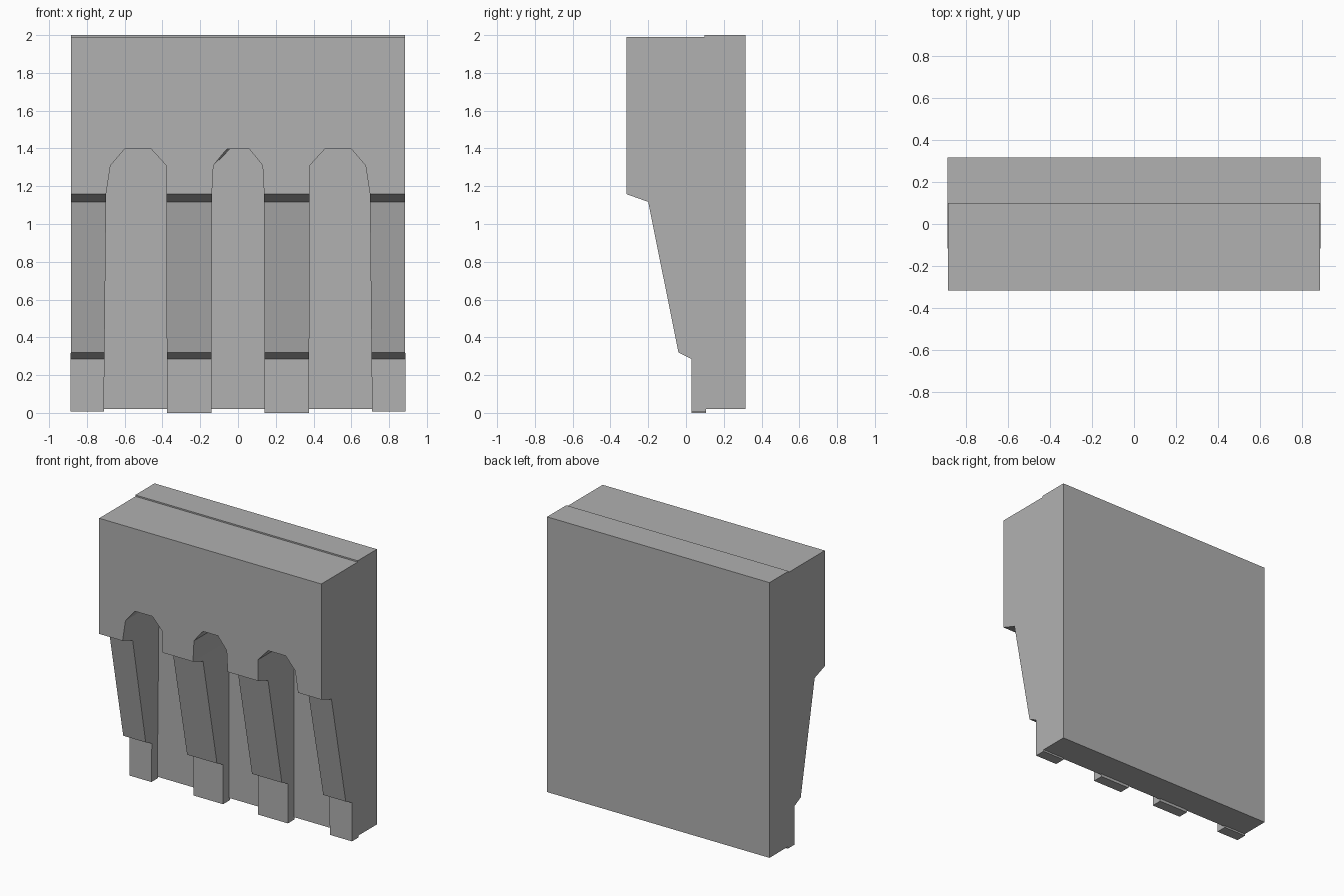
import bpy, bmesh
from mathutils import Vector

if "Cube" in bpy.data.objects:
    bpy.data.objects.remove(bpy.data.objects["Cube"])

stone = bpy.data.materials.new("grey_stone")
stone.diffuse_color = (0.44, 0.44, 0.44, 1)
stone.use_nodes = True
stone.node_tree.nodes["Principled BSDF"].inputs["Base Color"].default_value = stone.diffuse_color


def prism(name, pts, to3d, depth):
    """Extrude a closed 2D outline into a solid prism."""
    bm = bmesh.new()
    face = bm.faces.new([bm.verts.new(to3d(*p)) for p in pts])
    new = bmesh.ops.extrude_face_region(bm, geom=[face], use_keep_orig=True)["geom"]
    moved = [g for g in new if isinstance(g, bmesh.types.BMVert)]
    bmesh.ops.translate(bm, verts=moved, vec=depth)
    # one corner of the middle arch is slightly skewed at the back
    for v in bm.verts:
        if name == "arched_front" and (v.co - Vector((-0.06, 0.107, 1.397))).length < 1e-4:
            v.co.x = -0.04
    bmesh.ops.connect_verts_nonplanar(bm, angle_limit=0.001, faces=bm.faces)
    bmesh.ops.recalc_face_normals(bm, faces=bm.faces)
    mesh = bpy.data.meshes.new(name)
    bm.to_mesh(mesh)
    bm.free()
    mesh.materials.append(stone)
    obj = bpy.data.objects.new(name, mesh)
    bpy.context.collection.objects.link(obj)
    return obj


# back slab
back = [(0.097, 0.02), (0.315, 0.02), (0.315, 2.0), (0.097, 2.0)]
prism("back_wall", back, lambda y, z: (-0.885, y, z), Vector((1.77, 0, 0)))

# front outline: right half from the middle arch outward, then mirrored
half = [(0.06, 1.397), (0.13, 1.31), (0.138, 1.16), (0.14, 0.0), (0.376, 0.0),
        (0.38, 1.31), (0.46, 1.397), (0.60, 1.397), (0.675, 1.31), (0.698, 1.16),
        (0.71, 0.007), (0.886, 0.007), (0.884, 1.12), (0.884, 1.99)]
outline = half + [(-x, z) for x, z in reversed(half)]
front = prism("arched_front", outline, lambda x, z: (x, -0.4, z), Vector((0, 0.507, 0)))

# stepped side profile that trims the piers
side = [(-0.315, 2.1), (-0.315, 1.158), (-0.20, 1.117), (-0.04, 0.32),
        (0.03, 0.285), (0.03, -0.1), (0.2, -0.1), (0.2, 2.1)]
cutter = prism("pier_profile", side, lambda y, z: (-1, y, z), Vector((2, 0, 0)))
cutter.hide_render = True

mod = front.modifiers.new("trim", "BOOLEAN")
mod.operation = "INTERSECT"
mod.solver = "EXACT"
mod.object = cutter
bpy.context.view_layer.objects.active = front
bpy.ops.object.modifier_apply(modifier=mod.name)
bpy.data.objects.remove(cutter)
